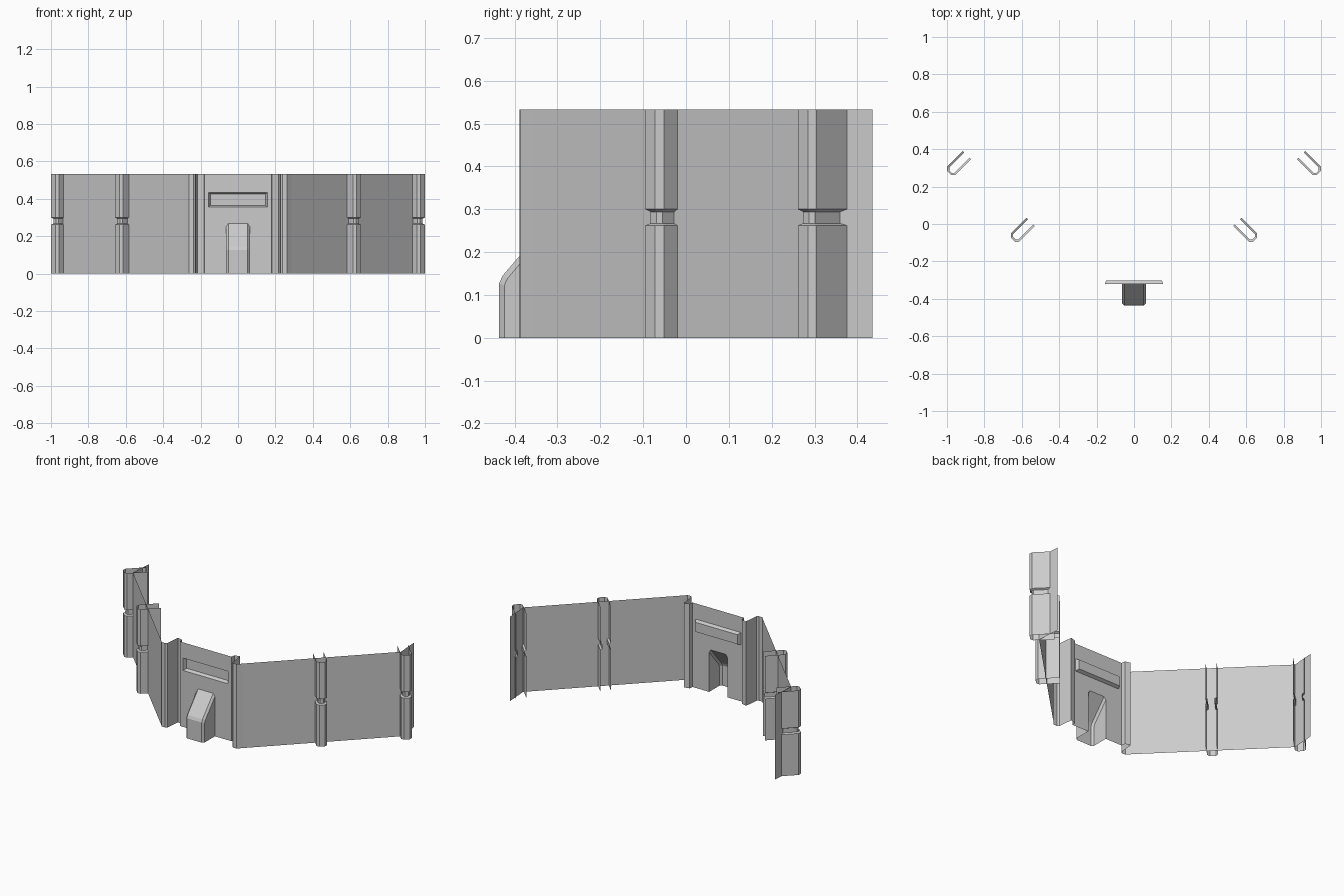
import bpy, bmesh, math

if "Cube" in bpy.data.objects:
    bpy.data.objects.remove(bpy.data.objects["Cube"])

H = 0.533
S = math.sqrt(0.5)


def loft(bm, rows):
    """Skin open rows of points (bottom to top, left to right seen from outside)."""
    vs = [[bm.verts.new(p) for p in r] for r in rows]
    for a, b in zip(vs, vs[1:]):
        for i in range(len(a) - 1):
            bm.faces.new((a[i], a[i + 1], b[i + 1], b[i]))


def finish(name, bm, mirror=False):
    bmesh.ops.remove_doubles(bm, verts=bm.verts, dist=0.0005)
    me = bpy.data.meshes.new(name)
    bm.to_mesh(me)
    bm.free()
    ob = bpy.data.objects.new(name, me)
    bpy.context.collection.objects.link(ob)
    if mirror:
        m = ob.modifiers.new("mirror", 'MIRROR')
        m.use_axis[0] = True
    return ob


# Folded side wall: groove, front corner, 45 degree wing, end return
wall = [(0.18, -0.322), (0.183, -0.297), (0.217, -0.288), (0.227, -0.38),
        (0.238, -0.388), (0.262, -0.387), (0.285, -0.362),
        (0.935, 0.288), (0.925, 0.435)]
bm = bmesh.new()
loft(bm, [[(x, y, z) for x, y in wall] for z in (0, H)])
finish("side_wall", bm, True)


# Ribs: U channels straddling the wing, pinched at mid height
def rib(name, cx, cy):
    def row(z, d):
        half = [(0.031 - d, -0.134), (0.031 - d, -0.0145 - d * 0.6),
                (0.0165 - d * 0.6, -d)]
        prof = [(-t, n) for t, n in half] + [(t, n) for t, n in reversed(half)]
        return [(cx + S * (t + n), cy + S * (t - n), z) for t, n in prof]
    b = bmesh.new()
    loft(b, [row(z, d) for z, d in ((0, 0), (0.262, 0), (0.267, 0.011),
                                    (0.294, 0.011), (0.30, 0), (H, 0))])
    finish(name, b, True)


rib("middle_rib", 0.6465, -0.0835)
rib("end_rib", 0.9885, 0.2725)

# Front panel with openings for the slot and the housing
P = -0.322
xs = [-0.18, -0.157, -0.064, 0.064, 0.157, 0.18]
zs = [0, 0.268, 0.356, 0.434, H]
bm = bmesh.new()
for j in range(4):
    for i in range(5):
        if (j == 0 and i == 2) or (j == 2 and 1 <= i <= 3):
            continue
        loft(bm, [[(x, P, z) for x in xs[i:i + 2]] for z in zs[j:j + 2]])
finish("front_panel", bm)

# Recessed slot
bm = bmesh.new()


def rect(hx, z0, z1, y):
    return [(-hx, y, z0), (hx, y, z0), (hx, y, z1), (-hx, y, z1)]


outer = [bm.verts.new(p) for p in rect(0.157, 0.356, 0.434, P)]
inner = [bm.verts.new(p) for p in rect(0.148, 0.365, 0.425, P + 0.02)]
for i in range(4):
    k = (i + 1) % 4
    bm.faces.new((outer[i], outer[k], inner[k], inner[i]))
bm.faces.new(inner)
finish("slot_recess", bm)

# Sloped hollow housing with chamfered sides
bm = bmesh.new()
crest = [(-0.436, 0), (-0.436, 0.127), (-0.428, 0.145), (P, 0.268)]
side = [(-0.424, 0), (-0.424, 0.122), (-0.417, 0.138), (P, 0.25)]
rows = []
for (cy, cz), (sy, sz) in zip(crest, side):
    rows.append([(-0.064, P, sz), (-0.064, sy, sz), (-0.052, cy, cz),
                 (0.052, cy, cz), (0.064, sy, sz), (0.064, P, sz)])
loft(bm, rows[:3])
# last segment tapers to the panel, so its sides are triangles
a, b = rows[2], rows[3]
for f in ([a[0], a[1], b[0]], [a[1], a[2], b[2], b[1]], [a[2], a[3], b[3], b[2]],
          [a[3], a[4], b[4], b[3]], [a[4], a[5], b[5]],
          [b[1], b[2], (-0.064, P, 0.268)], [b[3], b[4], (0.064, P, 0.268)]):
    bm.faces.new([bm.verts.new(p) for p in f])
finish("front_housing", bm)
